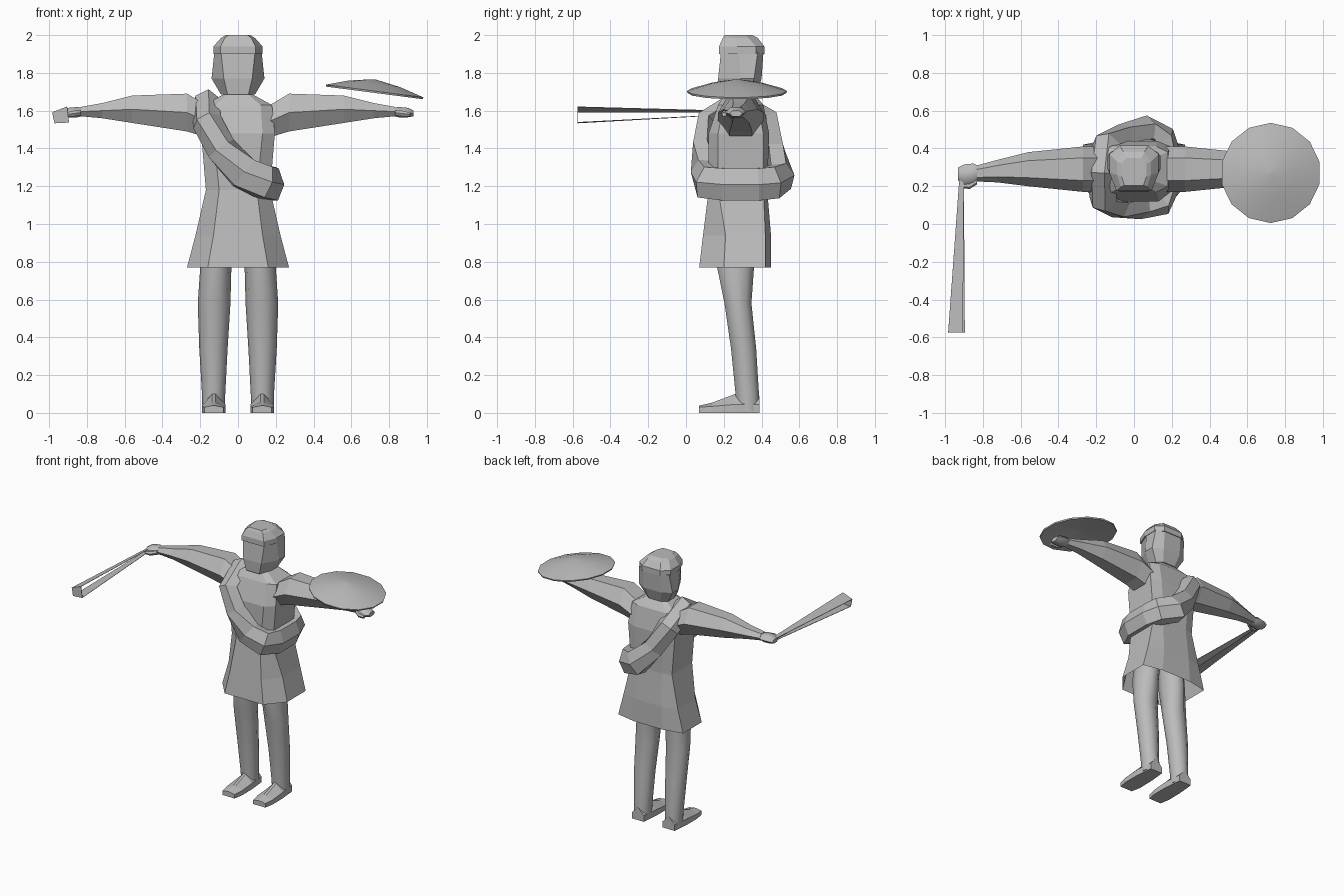
import bpy, bmesh, math
from mathutils import Vector

mat = bpy.data.materials.new("plain_grey")
mat.diffuse_color = (0.5, 0.5, 0.5, 1)


def loft(name, rings, caps=(True, True), closed=False, smooth=False):
    """Skin a list of equal-length rings of points."""
    bm = bmesh.new()
    vs = [[bm.verts.new(p) for p in r] for r in rings]
    n = len(vs[0])
    pairs = list(zip(vs, vs[1:])) + ([(vs[-1], vs[0])] if closed else [])
    for a, b in pairs:
        for i in range(n):
            j = (i + 1) % n
            bm.faces.new((a[i], a[j], b[j], b[i]))
    if not closed:
        if caps[0]:
            bm.faces.new(vs[0])
        if caps[1]:
            bm.faces.new(vs[-1])
    bmesh.ops.recalc_face_normals(bm, faces=bm.faces)
    me = bpy.data.meshes.new(name)
    bm.to_mesh(me)
    bm.free()
    me.materials.append(mat)
    for p in me.polygons:
        p.use_smooth = smooth
    ob = bpy.data.objects.new(name, me)
    bpy.context.collection.objects.link(ob)
    if smooth:
        bpy.context.view_layer.objects.active = ob
        ob.select_set(True)
        bpy.ops.object.shade_smooth_by_angle(angle=math.radians(50))
        ob.select_set(False)
    return ob


def body_ring(z, w, wf, wb, yf, ysf, ysb, yb):
    """Eight-sided outline: front edge, side panels, back edge."""
    return [(-wf, yf, z), (wf, yf, z), (w, ysf, z), (w, ysb, z),
            (wb, yb, z), (-wb, yb, z), (-w, ysb, z), (-w, ysf, z)]


# Tunic, open at the hem
loft("tunic", [body_ring(*r) for r in (
    (0.77, 0.27, 0.16, 0.12, 0.07, 0.20, 0.42, 0.45),
    (0.94, 0.225, 0.13, 0.11, 0.09, 0.21, 0.42, 0.45),
    (1.18, 0.17, 0.10, 0.10, 0.12, 0.17, 0.41, 0.43),
    (1.48, 0.195, 0.13, 0.12, 0.12, 0.17, 0.41, 0.44),
    (1.63, 0.18, 0.12, 0.12, 0.17, 0.20, 0.38, 0.41),
    (1.69, 0.07, 0.05, 0.05, 0.21, 0.24, 0.34, 0.36))], caps=(False, True))

# Neck and head with a low cap
loft("neck", [body_ring(z, 0.06, 0.04, 0.04, 0.22, 0.25, 0.32, 0.35)
              for z in (1.62, 1.76)])
loft("head", [body_ring(*r) for r in (
    (1.685, 0.09, 0.055, 0.05, 0.175, 0.27, 0.34, 0.37),
    (1.77, 0.14, 0.075, 0.07, 0.17, 0.29, 0.36, 0.40),
    (1.91, 0.125, 0.09, 0.07, 0.185, 0.28, 0.38, 0.41))])
loft("cap", [body_ring(*r) for r in (
    (1.90, 0.13, 0.092, 0.075, 0.175, 0.27, 0.37, 0.415),
    (1.94, 0.13, 0.092, 0.075, 0.175, 0.27, 0.37, 0.415),
    (1.985, 0.09, 0.07, 0.055, 0.195, 0.26, 0.33, 0.38),
    (2.00, 0.065, 0.05, 0.04, 0.205, 0.25, 0.32, 0.35))])


def arm_ring(s, x, y0, y1, z0, z1):
    ym, zm, d = (y0 + y1) / 2, (z0 + z1) / 2, (y1 - y0) / 4
    return [(s * x, y0, zm), (s * x, ym - d, z1), (s * x, ym + d, z1),
            (s * x, y1, zm), (s * x, ym + d, z0), (s * x, ym - d, z0)]


def leg_ring(s, z, x0, x1, y0, y1):
    cx, cy, n = (x0 + x1) / 2, (y0 + y1) / 2, 10
    return [(s * (cx + (x1 - x0) / 2 * math.cos(a)), cy + (y1 - y0) / 2 * math.sin(a), z)
            for a in (2 * math.pi * i / n for i in range(n))]


def foot_ring(s, y, w, side, top):
    c = 0.128
    return [(s * (c + dx), y, z) for dx, z in
            ((-w, 0), (w, 0), (w, side), (w * 0.15, top), (-w * 0.15, top), (-w, side))]


# Mirrored limbs
for s, side in ((-1, "right"), (1, "left")):
    loft(side + "_arm", [arm_ring(s, *r) for r in (
        (0.17, 0.17, 0.41, 1.46, 1.63),
        (0.27, 0.17, 0.41, 1.49, 1.69),
        (0.56, 0.20, 0.38, 1.535, 1.68),
        (0.72, 0.22, 0.34, 1.56, 1.64),
        (0.83, 0.225, 0.31, 1.57, 1.62))])
    loft(side + "_hand", [arm_ring(s, *r) for r in (
        (0.81, 0.24, 0.30, 1.575, 1.61),
        (0.85, 0.21, 0.32, 1.565, 1.62),
        (0.90, 0.205, 0.315, 1.565, 1.615),
        (0.93, 0.23, 0.30, 1.57, 1.60))], smooth=True)
    loft(side + "_thumb", [arm_ring(s, *r) for r in (
        (0.83, 0.21, 0.25, 1.575, 1.605),
        (0.87, 0.185, 0.22, 1.57, 1.60),
        (0.91, 0.19, 0.215, 1.57, 1.59))], smooth=True)
    loft(side + "_leg", [leg_ring(s, *r) for r in (
        (1.00, 0.02, 0.17, 0.15, 0.38),
        (0.77, 0.035, 0.20, 0.16, 0.365),
        (0.58, 0.04, 0.213, 0.20, 0.35),
        (0.34, 0.055, 0.205, 0.235, 0.375),
        (0.09, 0.068, 0.19, 0.26, 0.39),
        (0.01, 0.068, 0.19, 0.265, 0.392))], smooth=True)
    loft(side + "_foot", [foot_ring(s, *r) for r in (
        (0.07, 0.05, 0.03, 0.038),
        (0.14, 0.063, 0.035, 0.055),
        (0.26, 0.062, 0.045, 0.10),
        (0.39, 0.05, 0.045, 0.09))])

# Blanket roll: closed diagonal loop over one shoulder to the other hip
path = [Vector(p) for p in (
    (-0.17, 0.27, 1.635), (-0.165, 0.13, 1.54), (-0.09, 0.10, 1.40),
    (0.03, 0.095, 1.27), (0.14, 0.11, 1.22), (0.175, 0.20, 1.21),
    (0.175, 0.38, 1.21), (0.155, 0.455, 1.22), (0.06, 0.505, 1.25),
    (-0.06, 0.46, 1.38), (-0.15, 0.42, 1.54))]
section = ((1, 0), (0.55, 1), (-0.6, 1), (-0.6, -1), (0.55, -1))
rings = []
for i, p in enumerate(path):
    t = (path[(i + 1) % len(path)] - path[i - 1]).normalized()
    out = Vector((p.x, p.y - 0.27, max(0, p.z - 1.5)))
    out = (out - t * out.dot(t)).normalized()
    up = t.cross(out)
    half = 0.085 if p.z < 1.3 else 0.07
    rings.append([p + out * (0.07 * a) + up * (half * b) for a, b in section])
loft("blanket_roll", rings, closed=True)


# Shallow dish above the hand, tilted outward
def dish_ring(r, h):
    n = 14
    return [(0.723 + r * math.cos(a), 0.27 + r * math.sin(a),
             1.70 + h - 0.13 * r * math.cos(a))
            for a in (2 * math.pi * (i + 0.5) / n for i in range(n))]


loft("dish", [dish_ring(*r) for r in (
    (0.01, 0.03), (0.14, 0.01), (0.262, -0.006), (0.265, 0.004),
    (0.14, 0.042), (0.01, 0.065))], smooth=True)

# Sling: a tapering band folded over at its far end
band = [((-0.925, 0.23, 1.595), (-0.90, 0.23, 1.60)),
        ((-0.983, -0.575, 1.592), (-0.905, -0.575, 1.622)),
        ((-0.972, -0.575, 1.533), (-0.895, -0.575, 1.537)),
        ((-0.925, 0.23, 1.578), (-0.90, 0.23, 1.578))]
mid = Vector((0, 0, 1.575))
rings = []
for i, (a, b) in enumerate(band):
    # small inward offset gives the band thickness
    inset = Vector((0, 0.004 if i in (1, 2) else 0, -0.003 if i < 2 else 0.003))
    a, b = Vector(a), Vector(b)
    rings.append([a, b, b + inset, a + inset])
loft("sling", rings)
